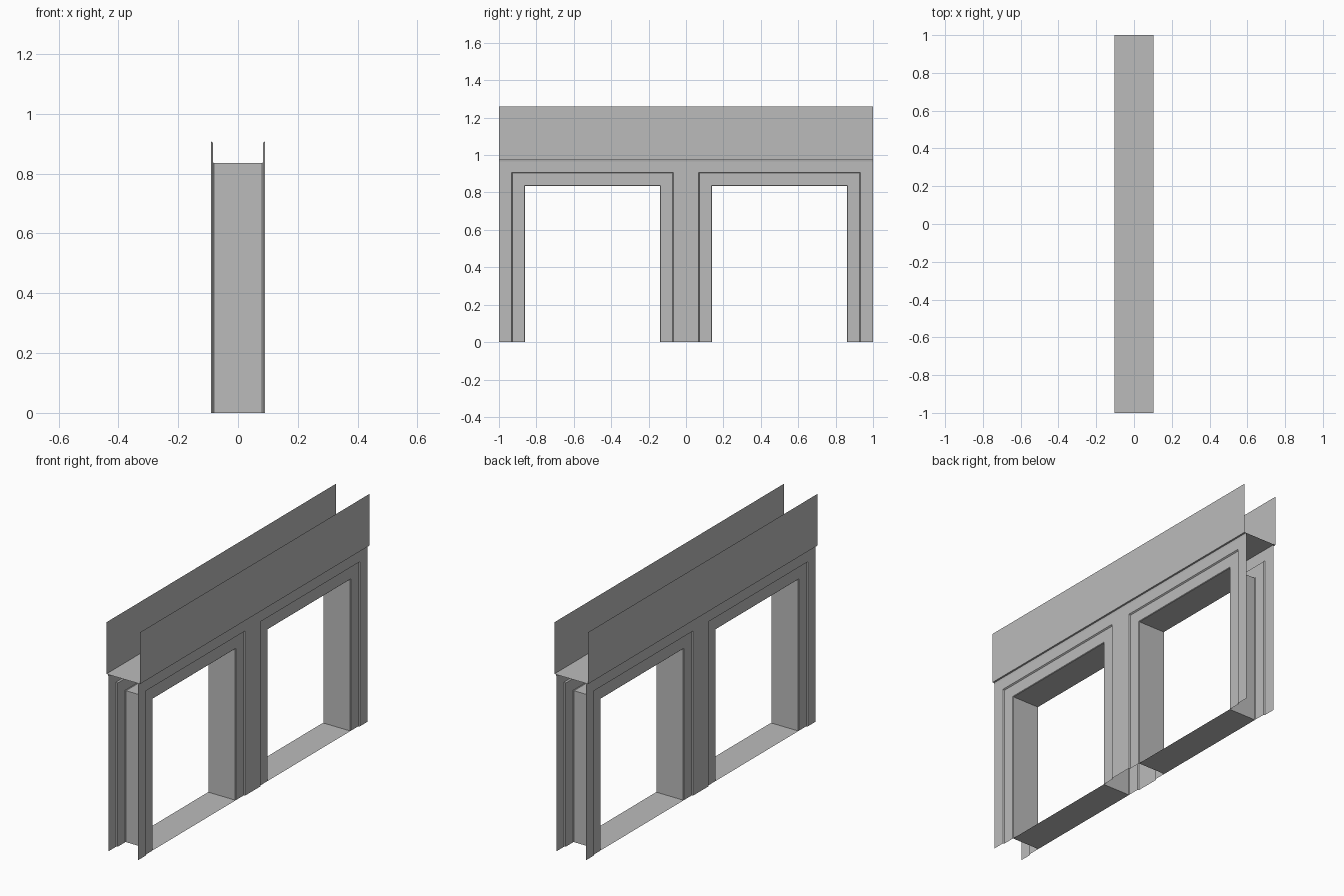
import bpy

cube = bpy.data.objects.get("Cube")
if cube:
    bpy.data.objects.remove(cube, do_unlink=True)

# One plain grey for the whole shell
GREY = (0.5, 0.5, 0.5, 1)
grey = bpy.data.materials.new("plain_grey")
grey.use_nodes = True
grey.diffuse_color = GREY
grey.node_tree.nodes["Principled BSDF"].inputs["Base Color"].default_value = GREY

BAND_X, WALL_X, FRAME_X = 0.103, 0.091, 0.084
BAND_Z, TOP_Z = 0.975, 1.26
HALF, HEAD = 0.36, 0.835      # half width and height of an opening
MARGIN = 0.073                # width of the recessed surround
EDGE = 0.005                  # small softened edges


def add_mesh(name, verts, faces):
    mesh = bpy.data.meshes.new(name)
    mesh.from_pydata(verts, [], faces)
    mesh.materials.append(grey)
    obj = bpy.data.objects.new(name, mesh)
    bpy.context.collection.objects.link(obj)
    return obj


def skin(name, rows):
    """Join neighbouring rows of points with quads."""
    n = len(rows[0])
    verts = [p for row in rows for p in row]
    faces = [(i * n + j, (i + 1) * n + j, (i + 1) * n + j + 1, i * n + j + 1)
             for i in range(len(rows) - 1) for j in range(n - 1)]
    return add_mesh(name, verts, faces)


def arch(x, centre, offset):
    """Square-headed path around an opening, grown by an offset."""
    w, h = HALF + offset, HEAD + offset
    return [(x, centre - w, 0), (x, centre - w, h),
            (x, centre + w, h), (x, centre + w, 0)]


# Stepped surround and reveal of each opening, plus its sill sheet
half_profile = [(WALL_X, MARGIN), (FRAME_X, MARGIN - EDGE),
                (FRAME_X, EDGE * 0.6), (FRAME_X - EDGE * 0.6, 0)]
profile = half_profile + [(-x, o) for x, o in reversed(half_profile)]
for side, centre in (("front", -0.5), ("back", 0.5)):
    skin(side + "_opening_surround", [arch(x, centre, o) for x, o in profile])
    y0, y1 = centre - HALF, centre + HALF
    skin(side + "_sill", [[(x, y0, 0), (x, y1, 0)] for x in (-FRAME_X, FRAME_X)])

# Comb-shaped wall sheets and the overhanging band on both sides
wall_top = BAND_Z - 2 * EDGE
outline = [(-1, 0)]
for centre in (-0.5, 0.5):
    outline += [(y, z) for _, y, z in arch(0, centre, MARGIN)]
outline += [(1, 0), (1, wall_top), (-1, wall_top)]
band_profile = [(WALL_X, wall_top), (WALL_X + 0.002, BAND_Z),
                (BAND_X, BAND_Z), (BAND_X, TOP_Z)]
for side, s in (("left", 1), ("right", -1)):
    order = list(range(len(outline)))[::s]
    add_mesh(side + "_wall", [(s * WALL_X, y, z) for y, z in outline], [order])
    skin(side + "_band", [[(s * x, s * y, z) for x, z in band_profile]
                          for y in (-1, 1)])

# Sheet closing the bottom of the channel between the bands
skin("channel_floor", [[(x, -1, BAND_Z), (x, 1, BAND_Z)] for x in (-BAND_X, BAND_X)])
